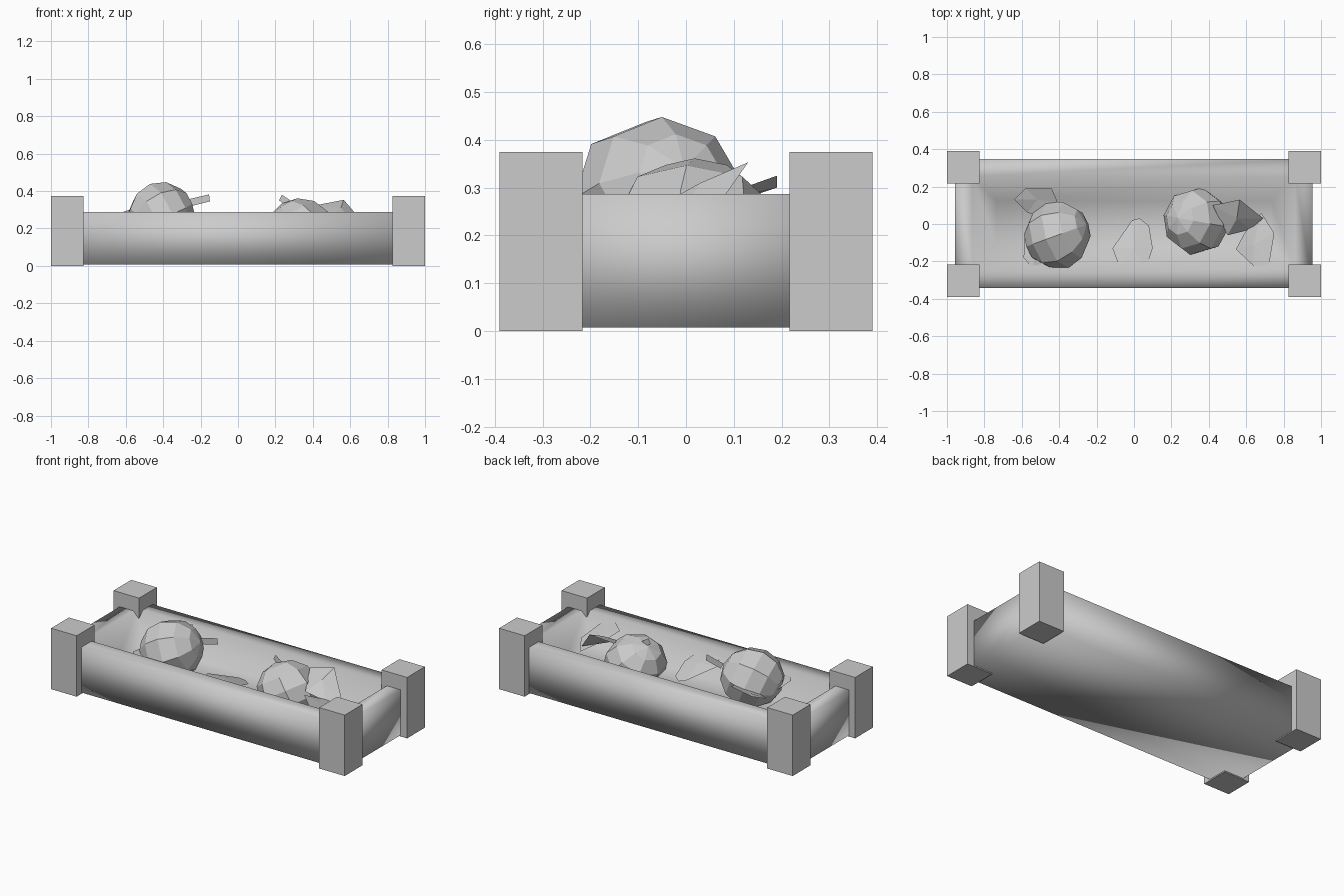
import bpy, bmesh
from mathutils import Vector, Matrix

if "Cube" in bpy.data.objects:
    bpy.data.objects.remove(bpy.data.objects["Cube"])


def make(name, verts, faces, smooth=False):
    me = bpy.data.meshes.new(name)
    me.from_pydata([tuple(v) for v in verts], [], faces)
    bm = bmesh.new()
    bm.from_mesh(me)
    bmesh.ops.recalc_face_normals(bm, faces=bm.faces)
    for f in bm.faces:
        f.smooth = smooth
    bm.to_mesh(me)
    bm.free()
    ob = bpy.data.objects.new(name, me)
    bpy.context.collection.objects.link(ob)
    return ob


def rect(x0, x1, y0, y1, z):
    return [(x0, y0, z), (x1, y0, z), (x1, y1, z), (x0, y1, z)]


def band(a, b):
    return [(a + i, a + (i + 1) % 4, b + (i + 1) % 4, b + i) for i in range(4)]


# Trough: outer walls, rim, sloping inner walls and sunken bed as one soft-shaded shell
outer = (-0.958, 0.955, -0.342, 0.348)
inner = (-0.866, 0.862, -0.245, 0.254)
floor = (-0.736, 0.732, -0.115, 0.124)
verts = rect(*outer, 0.007) + rect(*outer, 0.287) + rect(*inner, 0.287) + rect(*floor, 0.155)
make("planter_trough", verts,
     [(3, 2, 1, 0)] + band(0, 4) + band(4, 8) + band(8, 12) + [(12, 13, 14, 15)], True)

# Corner posts
for sx, nx in ((-1, "left"), (1, "right")):
    for sy, ny in ((-1, "front"), (1, "back")):
        r = sorted((sx * 0.826, sx)) + sorted((sy * 0.217, sy * 0.39))
        make(f"post_{ny}_{nx}", rect(*r, 0) + rect(*r, 0.375),
             [(3, 2, 1, 0), (4, 5, 6, 7)] + band(0, 4))


# Faceted pumpkins: low-poly globes tipped toward their stems
def pumpkin(name, center, size, axis):
    bm = bmesh.new()
    bmesh.ops.create_uvsphere(bm, u_segments=8, v_segments=6, radius=1)
    rot = Vector(axis).to_track_quat('Z', 'Y').to_matrix().to_4x4()
    mat = Matrix.Translation(center) @ Matrix.Diagonal((*size, 1)) @ rot
    bmesh.ops.transform(bm, matrix=mat, verts=bm.verts)
    me = bpy.data.meshes.new(name)
    bm.to_mesh(me)
    bm.free()
    bpy.context.collection.objects.link(bpy.data.objects.new(name, me))


pumpkin("pumpkin_left", (-0.41, -0.06, 0.278), (0.178, 0.184, 0.172), (0.85, 0.3, 0.35))
pumpkin("pumpkin_right", (0.333, 0.015, 0.2), (0.178, 0.182, 0.162), (-0.55, 0.1, 0.8))

# Flat upright stems
make("stem_left", [(-0.27, 0.02, 0.355), (-0.25, 0.02, 0.32), (-0.15, 0.02, 0.345), (-0.155, 0.02, 0.382)],
     [(0, 1, 2, 3)])
make("stem_right", [(0.22, 0.03, 0.35), (0.235, 0.03, 0.38), (0.31, 0.03, 0.33), (0.29, 0.03, 0.3)],
     [(0, 1, 2, 3)])


# Leaves: outlines fanned around a middle point, leaning down into the bed
def leaf(name, mid, outline):
    n = len(outline)
    make(name, [mid] + outline, [(0, i + 1, (i + 1) % n + 1) for i in range(n)])


leaf("leaf_middle", (0.0, -0.13, 0.235),
     [(0.03, 0.03, 0.17), (0.08, -0.01, 0.175), (0.1, -0.13, 0.215), (0.06, -0.25, 0.26),
      (-0.07, -0.25, 0.265), (-0.115, -0.13, 0.235), (-0.01, 0.02, 0.18)])
leaf("leaf_right", (0.64, -0.11, 0.245),
     [(0.68, 0.06, 0.19), (0.75, -0.05, 0.215), (0.72, -0.23, 0.26), (0.64, -0.225, 0.275),
      (0.545, -0.135, 0.28), (0.59, -0.05, 0.24)])
leaf("leaf_back_right", (0.55, 0.03, 0.31),
     [(0.42, 0.1, 0.325), (0.565, 0.13, 0.353), (0.69, 0.03, 0.21), (0.62, -0.03, 0.22),
      (0.5, -0.06, 0.26)])
leaf("leaf_back_left", (-0.52, 0.13, 0.285),
     [(-0.64, 0.13, 0.28), (-0.58, 0.19, 0.3), (-0.44, 0.19, 0.325), (-0.41, 0.12, 0.3),
      (-0.48, 0.04, 0.26), (-0.57, 0.06, 0.25)])
leaf("leaf_front_left", (-0.53, -0.15, 0.265),
     [(-0.585, -0.06, 0.25), (-0.59, -0.18, 0.26), (-0.54, -0.24, 0.265), (-0.47, -0.24, 0.25),
      (-0.45, -0.12, 0.26)])
